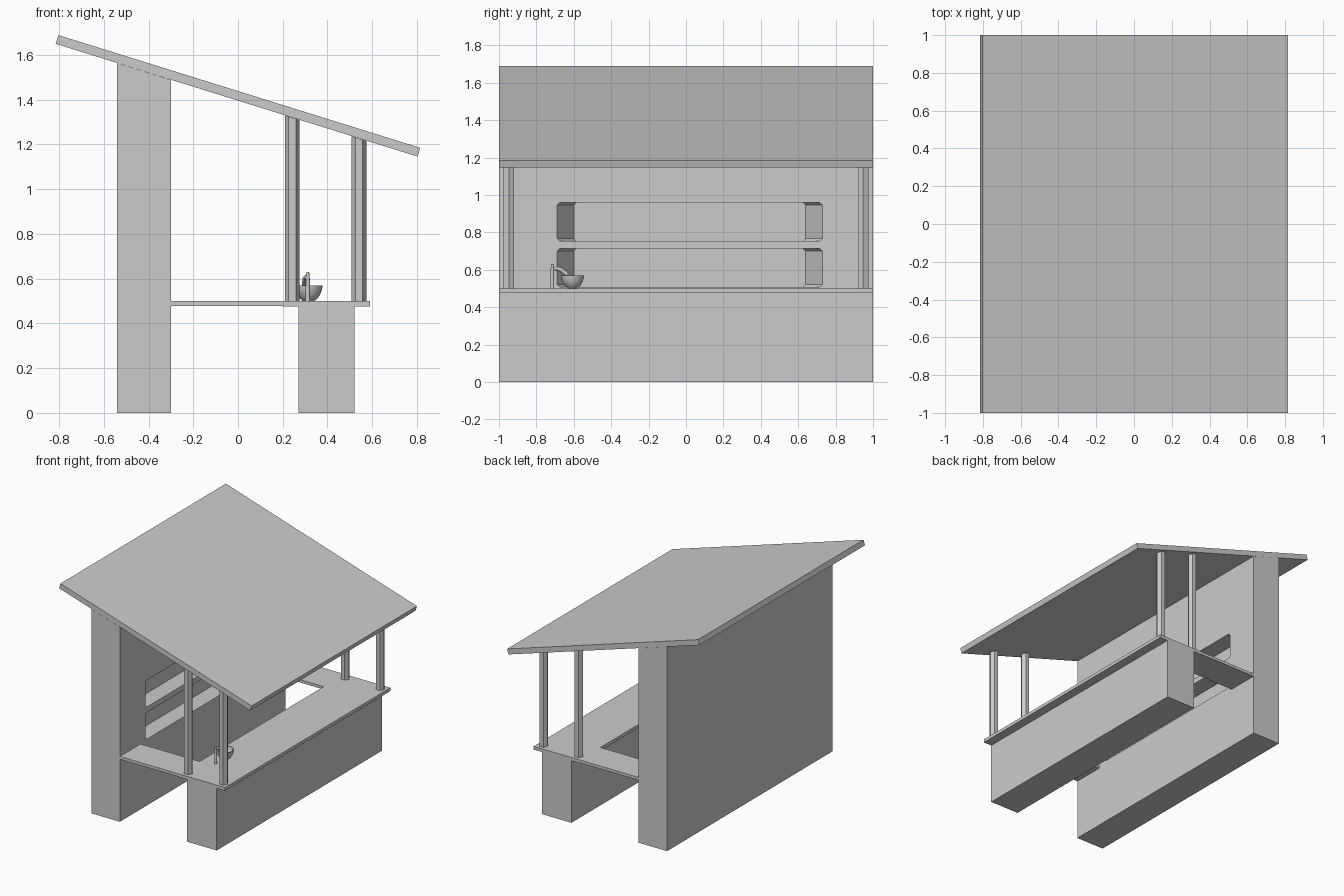
import bpy, bmesh, math
from mathutils import Vector

if "Cube" in bpy.data.objects:
    bpy.data.objects.remove(bpy.data.objects["Cube"])


def make_object(name, bm):
    bmesh.ops.recalc_face_normals(bm, faces=bm.faces)
    mesh = bpy.data.meshes.new(name)
    bm.to_mesh(mesh)
    bm.free()
    obj = bpy.data.objects.new(name, mesh)
    bpy.context.collection.objects.link(obj)
    return obj


def loft(name, rings):
    """Solid through a list of point rings, capped at both ends."""
    bm = bmesh.new()
    loops = [[bm.verts.new(p) for p in ring] for ring in rings]
    n = len(loops[0])
    for a, b in zip(loops, loops[1:]):
        for i in range(n):
            j = (i + 1) % n
            bm.faces.new((a[i], a[j], b[j], b[i]))
    bm.faces.new(loops[0])
    bm.faces.new(loops[-1])
    return make_object(name, bm)


def slab(name, profile, y0=-1.0, y1=1.0):
    """Extrude an x-z profile along y."""
    return loft(name, [[(x, y, z) for x, z in profile] for y in (y0, y1)])


def box_profile(x0, x1, z0, z1):
    return [(x0, z0), (x1, z0), (x1, z1), (x0, z1)]


def roof_under(x):
    return 1.65 - (x + 0.815) * 0.3127


def tube(name, path, radii, sides=12):
    """Tapered round bar along a path."""
    pts = [Vector(p) for p in path]
    rings = []
    for i, p in enumerate(pts):
        d = (pts[min(i + 1, len(pts) - 1)] - pts[max(i - 1, 0)]).normalized()
        u = d.cross(Vector((1, 0, 0))).normalized()
        v = d.cross(u)
        angles = [2 * math.pi * k / sides for k in range(sides)]
        rings.append([p + radii[i] * (math.cos(a) * u + math.sin(a) * v) for a in angles])
    return loft(name, rings)


def shade(obj):
    bpy.ops.object.select_all(action='DESELECT')
    obj.select_set(True)
    bpy.context.view_layer.objects.active = obj
    bpy.ops.object.shade_smooth_by_angle(angle=math.radians(35))


# Sloping roof
slab("roof", [(-0.815, 1.65), (0.803, 1.146), (0.815, 1.185), (-0.803, 1.689)])

# Back wall, cut to the roof slope
wall = slab("back_wall", [(-0.54, 0), (-0.30, 0), (-0.30, roof_under(-0.30)),
                          (-0.54, roof_under(-0.54))])

# Shelf niches with splayed ends
def niche_ring(x, y0, y1, z0, z1, c=0.014):
    return [(x, y0 + c, z0), (x, y1 - c, z0), (x, y1, z0 + c), (x, y1, z1 - c),
            (x, y1 - c, z1), (x, y0 + c, z1), (x, y0, z1 - c), (x, y0, z0 + c)]

for name, z0, z1 in (("lower", 0.508, 0.713), ("upper", 0.754, 0.959)):
    t = 0.09 / 0.13 * 0.05
    cutter = loft(name + "_niche_cutter", [
        niche_ring(-0.25, -0.69 - t, 0.73 + t, z0, z1),
        niche_ring(-0.43, -0.60, 0.64, z0, z1)])
    cutter.hide_render = True
    cutter.display_type = 'WIRE'
    mod = wall.modifiers.new(name + "_niche", 'BOOLEAN')
    mod.operation = 'DIFFERENCE'
    mod.solver = 'EXACT'
    mod.object = cutter

# Bar base, counter and side counters
slab("counter_base", box_profile(0.27, 0.52, 0, 0.475))
slab("counter_top", box_profile(0.20, 0.59, 0.475, 0.50))
for name, y0 in (("front", -1.0), ("back", 0.75)):
    slab(name + "_side_counter", box_profile(-0.30, 0.20, 0.478, 0.50), y0, y0 + 0.25)

# Hexagonal roof posts
for i, x in enumerate((0.243, 0.541)):
    for side, y in (("front", -0.947), ("back", 0.947)):
        r, rings = 0.0325, []
        hexagon = [(x + r * math.cos(k * math.pi / 3), y + r * math.sin(k * math.pi / 3))
                   for k in range(6)]
        loft(f"{side}_post_{i + 1}", [[(a, b, 0.50) for a, b in hexagon],
                                      [(a, b, roof_under(a)) for a, b in hexagon]])

# Hollow basin, revolved from an outer and inner arc
bm = bmesh.new()
outer = [(0.0, 0.50), (0.025, 0.50), (0.042, 0.514), (0.054, 0.535), (0.060, 0.555), (0.062, 0.57)]
inner = [(0.054, 0.57), (0.049, 0.545), (0.036, 0.522), (0.020, 0.511), (0.0, 0.509)]
profile = [bm.verts.new((0.316 + r, -0.607, z)) for r, z in outer + inner]
edges = [bm.edges.new(e) for e in zip(profile, profile[1:])]
bmesh.ops.spin(bm, geom=profile + edges, cent=(0.316, -0.607, 0), axis=(0, 0, 1),
               angle=2 * math.pi, steps=24, use_merge=False)
bmesh.ops.remove_doubles(bm, verts=bm.verts, dist=0.0005)
shade(make_object("basin", bm))

# Tap stand and spout
shade(tube("tap_stand", [(0.312, -0.715, 0.50), (0.312, -0.715, 0.60), (0.312, -0.715, 0.63)],
           [0.010, 0.009, 0.006]))
shade(tube("tap_spout", [(0.310, -0.715, 0.602), (0.305, -0.69, 0.607),
                         (0.300, -0.665, 0.598), (0.298, -0.635, 0.573)],
           [0.007, 0.010, 0.012, 0.012]))
